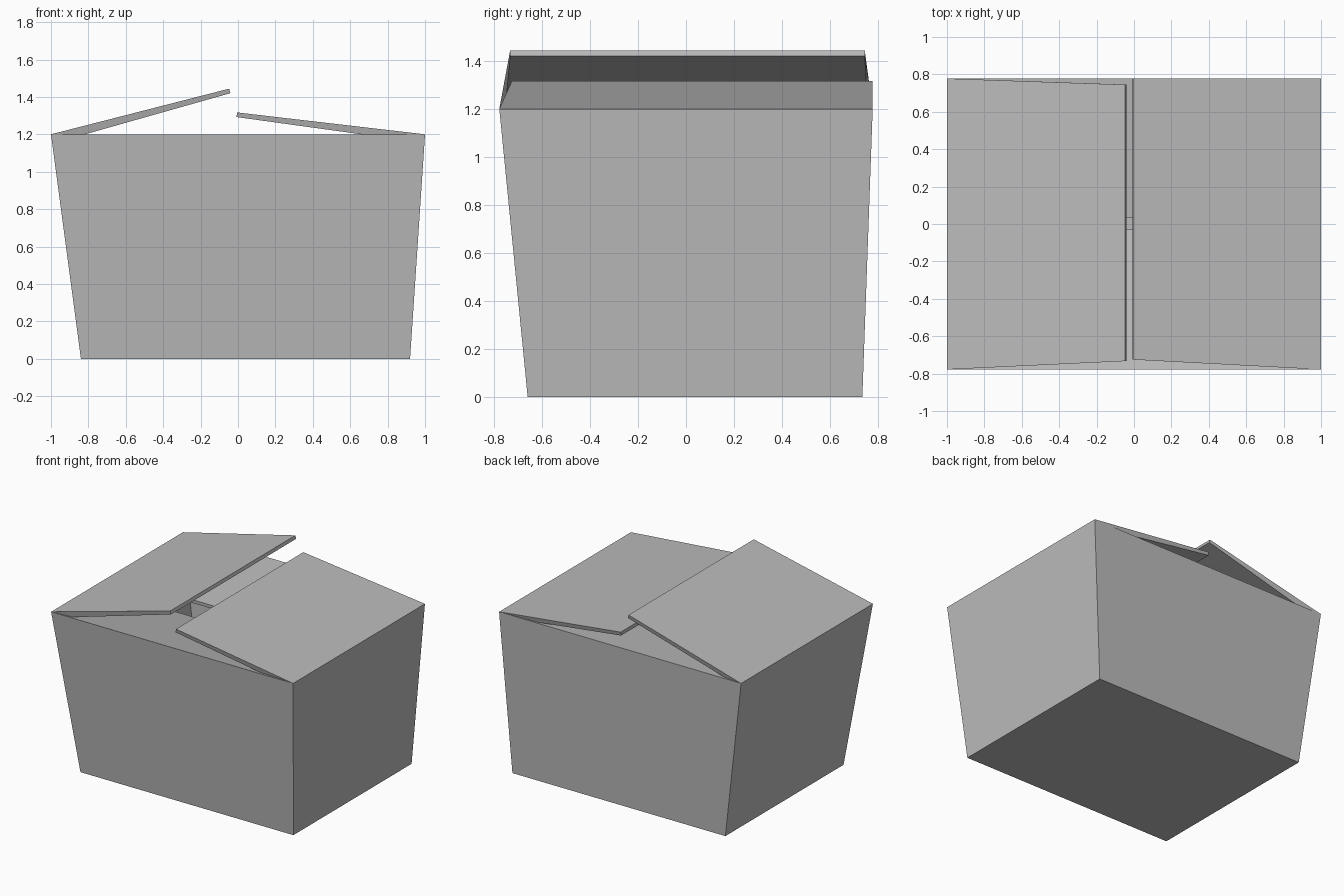
import bpy, bmesh

cube = bpy.data.objects.get("Cube")
if cube:
    bpy.data.objects.remove(cube, do_unlink=True)

card = bpy.data.materials.new("grey_card")
card.use_nodes = True
grey = (0.5, 0.5, 0.5, 1)
card.diffuse_color = grey
card.node_tree.nodes["Principled BSDF"].inputs["Base Color"].default_value = grey

bm = bmesh.new()


def ring(x0, x1, y0, y1, z):
    """Four corners, anticlockwise from the front left of the plan."""
    return [bm.verts.new(p) for p in ((x0, y0, z), (x1, y0, z), (x1, y1, z), (x0, y1, z))]


# Tapered body, open at the top
base = ring(-0.84, 0.92, -0.66, 0.735, 0)
rim = ring(-1, 1, -0.778, 0.778, 1.2)
bm.faces.new(base[::-1])
for i in range(4):
    j = (i + 1) % 4
    bm.faces.new((base[i], base[j], rim[j], rim[i]))

# Free edges of the flaps, each hinged on one side of the rim:
# front and back fold inward, the two side flaps stay ajar
free_edges = [
    ((-0.96, -0.03, 1.05), (0.96, -0.03, 1.05)),
    ((-0.005, -0.725, 1.317), (-0.005, 0.778, 1.317)),
    ((0.96, 0.035, 1.14), (-0.96, 0.035, 1.14)),
    ((-0.047, 0.745, 1.444), (-0.047, -0.733, 1.444)),
]
for i, (a, b) in enumerate(free_edges):
    j = (i + 1) % 4
    bm.faces.new((rim[i], rim[j], bm.verts.new(b), bm.verts.new(a)))

mesh = bpy.data.meshes.new("open_box")
bm.to_mesh(mesh)
bm.free()
mesh.materials.append(card)
box = bpy.data.objects.new("open_box", mesh)
bpy.context.collection.objects.link(box)

# Card thickness, added on the inside
shell = box.modifiers.new("card_thickness", "SOLIDIFY")
shell.thickness = 0.025
shell.offset = -1
shell.use_even_offset = True
